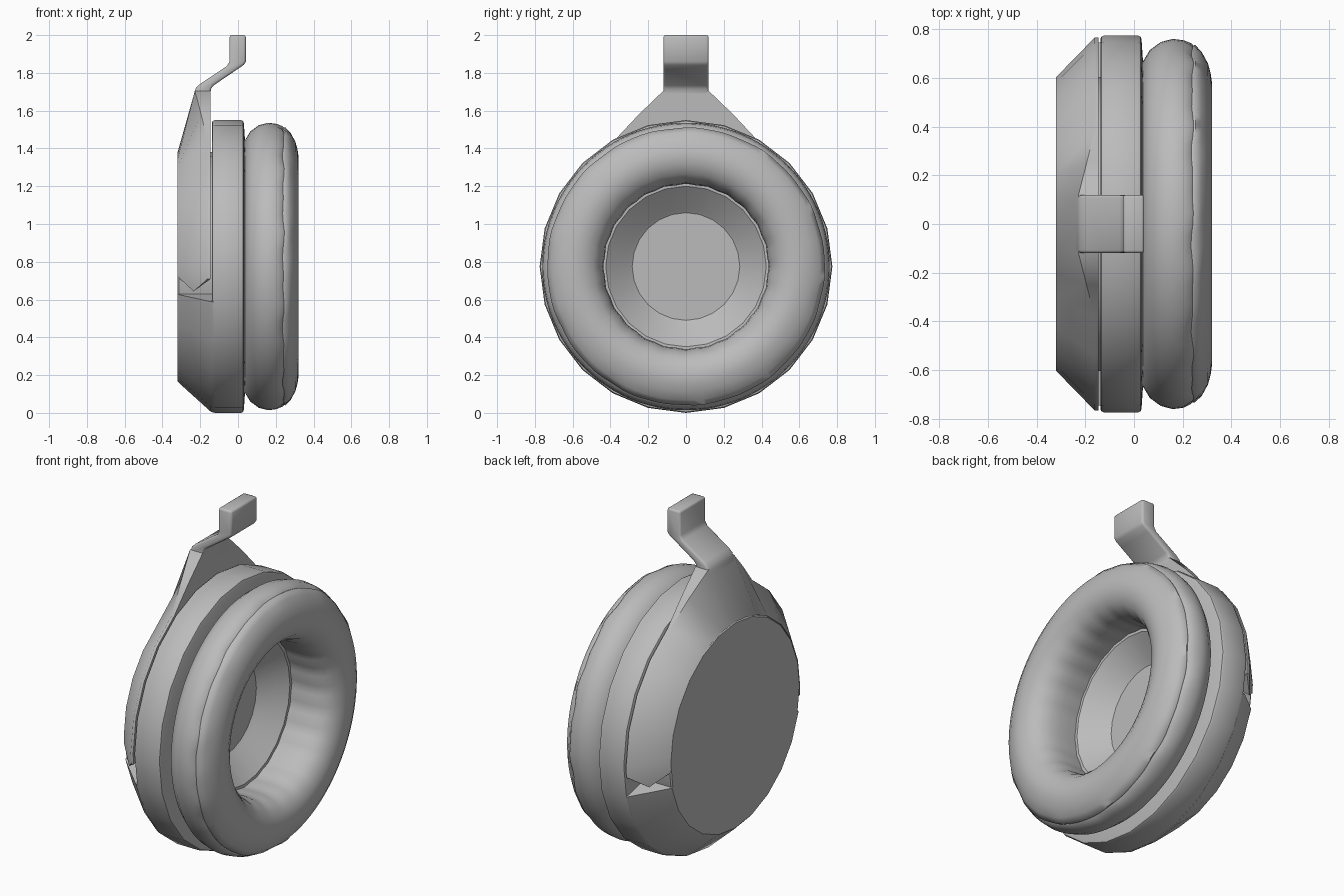
import bpy, bmesh, math
from mathutils import Vector

if "Cube" in bpy.data.objects:
    bpy.data.objects.remove(bpy.data.objects["Cube"])

ZC = 0.775          # height of the cup axis, which runs along x
SIDES = 24

grey = bpy.data.materials.new("plain grey")
grey.diffuse_color = (0.5, 0.5, 0.5, 1)
grey.use_nodes = True
grey.node_tree.nodes["Principled BSDF"].inputs["Base Color"].default_value = grey.diffuse_color


def polar(x, r, deg):
    """Point at distance r from the cup axis, angle measured from the top."""
    a = math.radians(deg)
    return Vector((x, r * math.sin(a), ZC + r * math.cos(a)))


def finish(name, bm, angle=30, bevel=0.0):
    bmesh.ops.remove_doubles(bm, verts=bm.verts, dist=1e-5)
    bmesh.ops.recalc_face_normals(bm, faces=bm.faces)
    me = bpy.data.meshes.new(name)
    bm.to_mesh(me)
    bm.free()
    me.materials.append(grey)
    ob = bpy.data.objects.new(name, me)
    bpy.context.collection.objects.link(ob)
    bpy.ops.object.select_all(action='DESELECT')
    ob.select_set(True)
    bpy.context.view_layer.objects.active = ob
    if bevel:
        m = ob.modifiers.new("soft edges", 'BEVEL')
        m.width = bevel
        m.segments = 2
        m.limit_method = 'ANGLE'
        m.angle_limit = math.radians(40)
        bpy.ops.object.modifier_apply(modifier=m.name)
    bpy.ops.object.shade_smooth_by_angle(angle=math.radians(angle))
    return ob


def loft(sections, ring=False, closed_profile=True, tips=None):
    """Bridge equal sections; ends get a cap, or a fan to a tip point."""
    bm = bmesh.new()
    rows = [[bm.verts.new(p) for p in s] for s in sections]
    n = len(rows[0])
    pairs = list(zip(rows, rows[1:])) + ([(rows[-1], rows[0])] if ring else [])
    for a, b in pairs:
        for i in range(n if closed_profile else n - 1):
            j = (i + 1) % n
            bm.faces.new((a[i], a[j], b[j], b[i]))
    if not ring:
        for k, row in enumerate((rows[0], rows[-1])):
            if tips:
                t = bm.verts.new(tips[k])
                for i in range(n):
                    bm.faces.new((row[i], row[(i + 1) % n], t))
            else:
                bm.faces.new(row)
    return bm


# Cup: flat outer hub, full rim and the dish inside the cushion
cup_profile = [(-0.32, 0), (-0.32, 0.598), (-0.312, 0.605), (-0.138, 0.605),
               (-0.138, 0.762), (-0.134, 0.77), (-0.124, 0.775), (0.016, 0.775),
               (0.027, 0.77), (0.031, 0.758), (0.045, 0.55), (0.04, 0.425),
               (-0.065, 0.305), (-0.08, 0.285), (-0.08, 0)]
finish("ear_cup", loft([[polar(x, r, k * 360 / SIDES) for x, r in cup_profile]
                        for k in range(SIDES)], ring=True, closed_profile=False), angle=35)

# Lower shell: chamfered part of the cup below the fork arms
shell_profile = [(-0.32, 0.58), (-0.32, 0.607), (-0.312, 0.617), (-0.145, 0.768),
                 (-0.13, 0.773), (-0.13, 0.58)]
shell_angles = [104] + list(range(120, 241, 15)) + [256]
finish("lower_shell", loft([[polar(x, r, d) for x, r in shell_profile]
                            for d in shell_angles]))

# Fork: half ring hugging the hub, drawn up to the stem at the top
INNER, BACK = 0.604, -0.146


def fork_section(deg, outer_y, outer_z, front_x):
    return [polar(-0.32, INNER, deg), Vector((front_x, outer_y, outer_z)),
            Vector((BACK, outer_y, outer_z)), polar(BACK, INNER, deg)]


half = [fork_section(10, 0.12, 1.705, -0.228), fork_section(20, 0.25, 1.58, -0.195)]
for d in (30, 45, 60, 75, 90, 95):
    p = polar(0, 0.766, d)
    half.append(fork_section(d, p.y, p.z, -0.162))


def mirrored(p):
    return Vector((p.x, -p.y, p.z))


other = [[mirrored(p) for p in s] for s in reversed(half)]
tip = polar(-0.235, 0.69, 101)
finish("fork", loft(other + [fork_section(0, 0, 1.705, -0.228)] + half,
                    tips=(mirrored(tip), tip)), angle=50)

# Stem: cranked strap with a block at its top
stem = [(-0.25, 1.62), (-0.23, 1.70), (-0.222, 1.722), (-0.20, 1.742),
        (-0.06, 1.835), (-0.045, 1.86), (-0.045, 2.0), (0.042, 2.0),
        (0.042, 1.86), (0.03, 1.842), (-0.005, 1.818), (-0.13, 1.733),
        (-0.143, 1.715), (BACK, 1.69), (BACK, 1.62)]
finish("stem", loft([[Vector((x, y, z)) for x, z in stem] for y in (-0.12, 0.12)]),
       angle=50, bevel=0.012)

# Cushion: soft padded ring with a slightly wavy seam
pad = [(0.035, 0.58), (0.035, 0.665), (0.065, 0.715), (0.11, 0.748), (0.16, 0.761),
       (0.205, 0.755), (0.232, 0.742), (0.24, 0.733), (0.248, 0.735),
       (0.278, 0.708), (0.304, 0.66), (0.315, 0.62), (0.32, 0.585), (0.313, 0.54),
       (0.290, 0.49), (0.25, 0.457), (0.20, 0.440), (0.15, 0.435), (0.09, 0.435),
       (0.03, 0.44)]
sections = []
STEPS = 96
for k in range(STEPS):
    d = k * 360 / STEPS
    a = math.radians(d)
    wave = 0.5 * math.sin(13 * a) + 0.5 * math.sin(23 * a + 1)
    row = []
    for i, (x, r) in enumerate(pad):
        if 6 <= i <= 8:                     # seam
            x += 0.006 * wave
            r += 0.003 * wave
        elif i >= 15:                       # gathered inner wall
            r += 0.003 * math.cos(24 * a)
        row.append(polar(x, r, d))
    sections.append(row)
finish("ear_cushion", loft(sections, ring=True), angle=60)
